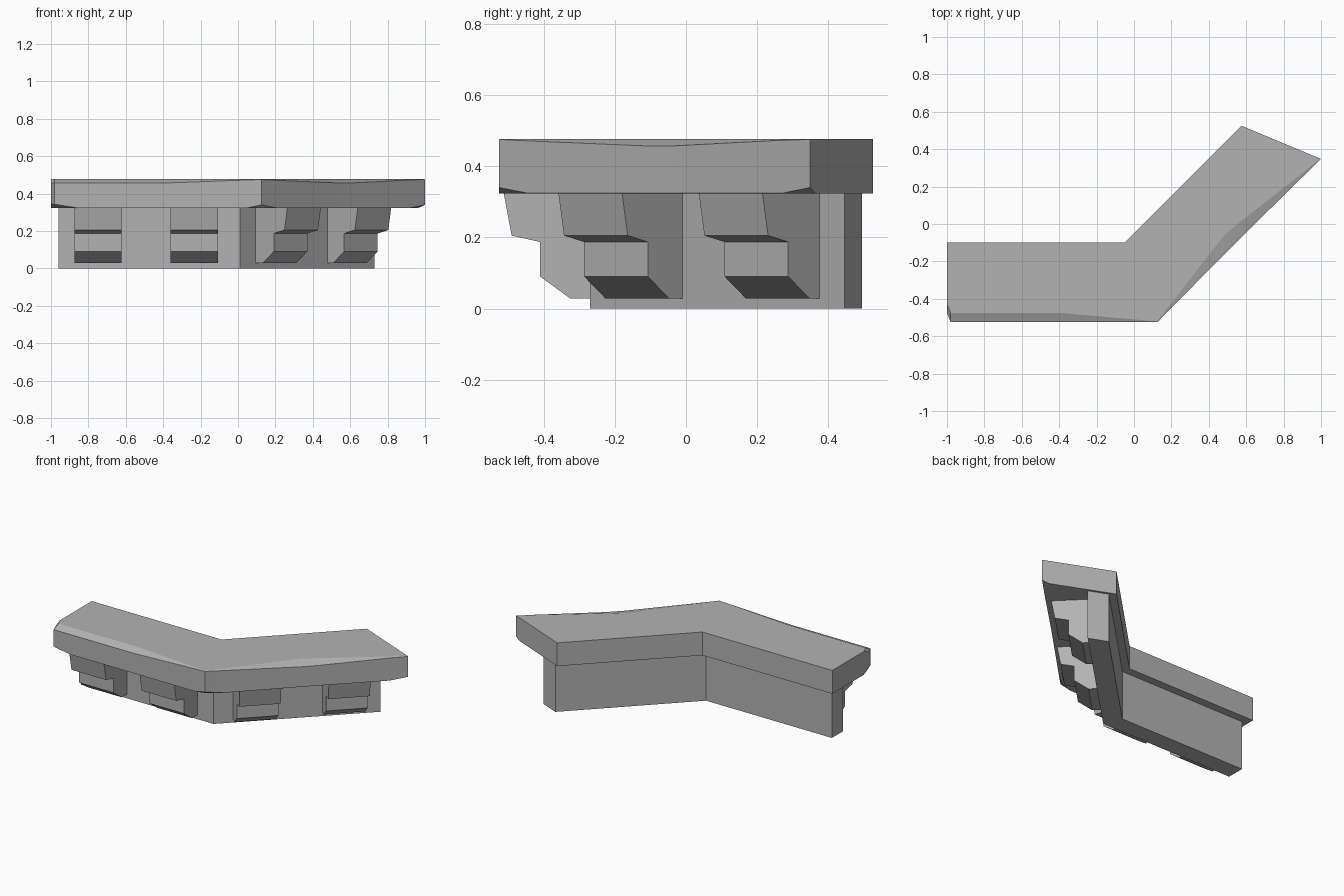
import bpy, bmesh, math
from mathutils import Vector

if "Cube" in bpy.data.objects:
    bpy.data.objects.remove(bpy.data.objects["Cube"])

TOP, UNDER = 0.477, 0.323

grey = bpy.data.materials.new("stone_grey")
grey.diffuse_color = (0.45, 0.45, 0.45, 1)
grey.use_nodes = True
grey.node_tree.nodes["Principled BSDF"].inputs["Base Color"].default_value = grey.diffuse_color


def loft(name, rings):
    """Join equal closed rings into a capped solid."""
    n = len(rings[0])
    verts = [v for r in rings for v in r]
    faces = [list(range(n))[::-1], list(range(len(verts) - n, len(verts)))]
    for i in range(len(rings) - 1):
        for j in range(n):
            a, b = i * n + j, i * n + (j + 1) % n
            faces.append([a, b, b + n, a + n])
    me = bpy.data.meshes.new(name)
    me.from_pydata(verts, [], faces)
    bm = bmesh.new()
    bm.from_mesh(me)
    bmesh.ops.recalc_face_normals(bm, faces=bm.faces)
    bm.to_mesh(me)
    bm.free()
    me.materials.append(grey)
    ob = bpy.data.objects.new(name, me)
    bpy.context.collection.objects.link(ob)
    return ob


# Ledge: bent slab with a worn front edge
# front x,y | back x,y | top inset, drop | bottom inset, rise
stations = [
    (-1.00, -0.475, -1.00, -0.10, 0.045, 0.020, 0.045, 0.022),
    (-0.98, -0.525, -0.98, -0.10, 0.050, 0.021, 0.050, 0.020),
    (-0.86, -0.525, -0.86, -0.10, 0.050, 0.021, 0.002, 0.001),
    (-0.40, -0.525, -0.40, -0.10, 0.050, 0.021, 0.002, 0.001),
    (0.05, -0.525, -0.12, -0.10, 0.012, 0.004, 0.002, 0.001),
    (0.125, -0.525, -0.05, -0.10, 0.004, 0.002, 0.020, 0.017),
    (0.205, -0.443, 0.02, -0.03, 0.018, 0.006, 0.002, 0.001),
    (0.53, -0.115, 0.25, 0.20, 0.073, 0.020, 0.002, 0.001),
    (0.61, -0.035, 0.33, 0.28, 0.062, 0.020, 0.002, 0.001),
    (0.92, 0.270, 0.51, 0.46, 0.016, 0.004, 0.002, 0.001),
    (1.00, 0.348, 0.575, 0.525, 0.004, 0.002, 0.040, 0.017),
]
up = Vector((0, 0, 1))
rings = []
for fx, fy, bx, by, ti, td, bi, br in stations:
    f, b = Vector((fx, fy, 0)), Vector((bx, by, 0))
    d = (b - f).normalized()
    rings.append([b + up * UNDER, b + up * TOP, f + d * ti + up * TOP,
                  f + up * (TOP - td), f + up * (UNDER + br),
                  f + d * bi + up * UNDER])
loft("ledge", rings)

# Wall under the ledge, set in slightly at the back and ends
plan = [(-0.96, -0.27), (0.01, -0.27), (0.73, 0.445),
        (0.609, 0.495), (-0.039, -0.153), (-0.96, -0.153)]
loft("wall", [[(x, y, z) for x, y in plan] for z in (0, UNDER)])

# Stepped brackets: profile as (distance out from wall, height)
profile = [(-0.02, UNDER), (0.242, UNDER), (0.220, 0.205), (0.14, 0.187),
           (0.14, 0.09), (0.055, 0.028), (-0.02, 0.028)]


def bracket(name, x, y, angle, sink=0):
    ob = loft(name, [[(s, sink - o, z) for o, z in profile] for s in (0, 0.253)])
    ob.location = (x, y, 0)
    ob.rotation_euler.z = angle


for i, x in enumerate((-0.875, -0.361)):
    bracket(f"left_bracket_{i + 1}", x, -0.27, 0)

# Right arm brackets sit along the 45 degree wall face
for i, (s, sink) in enumerate(((0.117, 0), (0.662, 0.013))):
    k = s * math.sqrt(0.5)
    bracket(f"right_bracket_{i + 1}", 0.01 + k, -0.27 + k, math.radians(45), sink)
